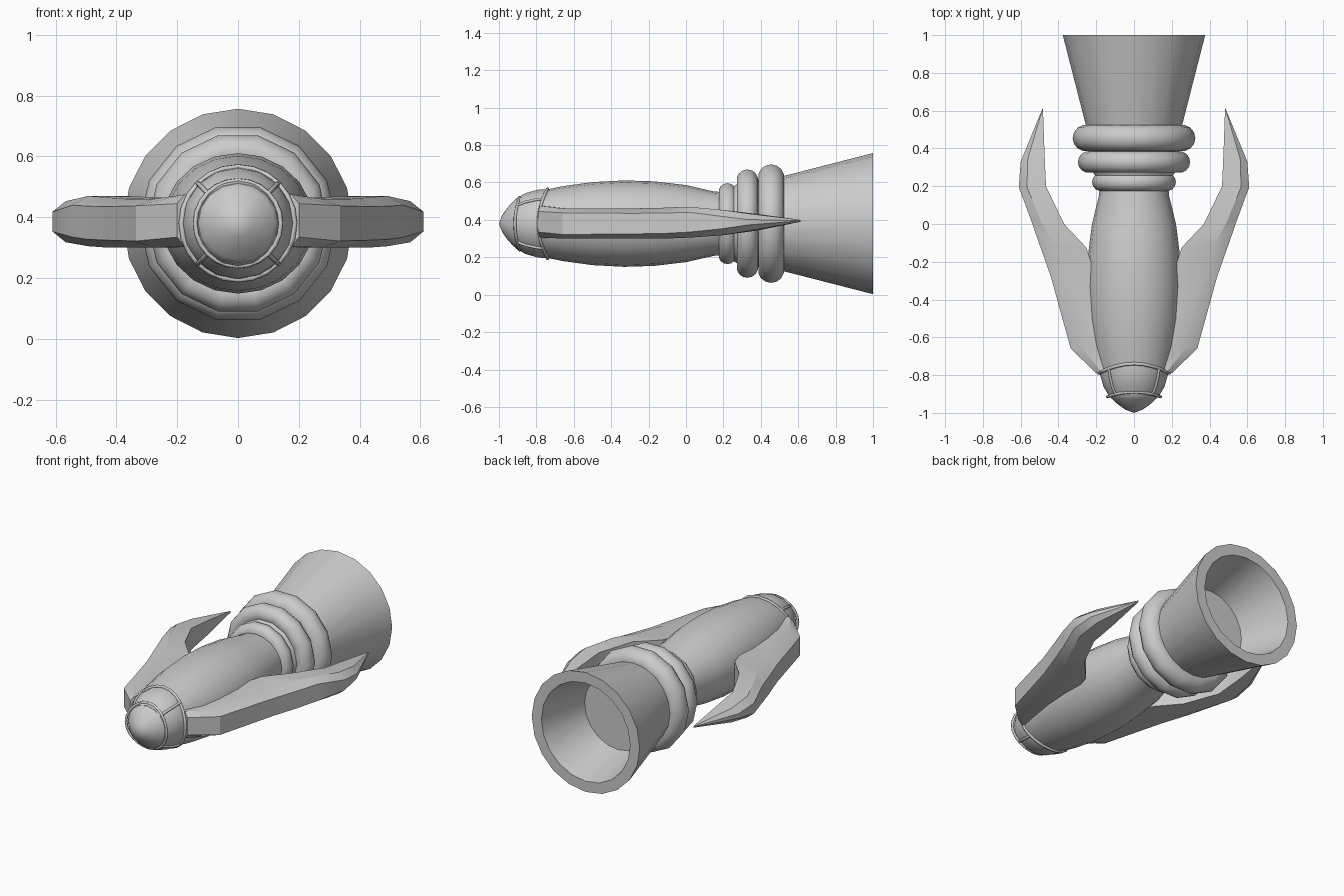
import bpy, bmesh, math
from mathutils import Vector

if "Cube" in bpy.data.objects:
    bpy.data.objects.remove(bpy.data.objects["Cube"])

CZ = 0.38  # height of the long axis


def finish(name, bm, angle=35):
    bmesh.ops.remove_doubles(bm, verts=bm.verts, dist=1e-5)
    bmesh.ops.recalc_face_normals(bm, faces=bm.faces)
    me = bpy.data.meshes.new(name)
    bm.to_mesh(me)
    bm.free()
    ob = bpy.data.objects.new(name, me)
    bpy.context.collection.objects.link(ob)
    bpy.ops.object.select_all(action='DESELECT')
    ob.select_set(True)
    bpy.context.view_layer.objects.active = ob
    bpy.ops.object.shade_smooth_by_angle(angle=math.radians(angle))
    return ob


def loft(bm, loops, closed=False):
    rings = [[bm.verts.new(p) for p in lp] for lp in loops]
    n = len(rings[0])
    pairs = list(zip(rings, rings[1:]))
    if closed:
        pairs.append((rings[-1], rings[0]))
    for a, b in pairs:
        for i in range(n):
            j = (i + 1) % n
            bm.faces.new((a[i], a[j], b[j], b[i]))
    return rings


def lathe(name, profile, n, sx=1.0, closed=False, angle=35):
    # profile of (radius, y) turned around the long axis
    bm = bmesh.new()
    loops = []
    for r, y in profile:
        r = max(r, 1e-6)
        loops.append([(sx * r * math.cos(t), y, CZ + r * math.sin(t))
                      for t in (2 * math.pi * i / n for i in range(n))])
    loft(bm, loops, closed)
    return finish(name, bm, angle)


def rod(name, pts, radius, cyclic=False):
    cu = bpy.data.curves.new(name, 'CURVE')
    cu.dimensions = '3D'
    cu.bevel_depth = radius
    cu.bevel_resolution = 1
    cu.use_fill_caps = True
    sp = cu.splines.new('POLY')
    sp.points.add(len(pts) - 1)
    for p, c in zip(sp.points, pts):
        p.co = (*c, 1)
    sp.use_cyclic_u = cyclic
    ob = bpy.data.objects.new(name, cu)
    bpy.context.collection.objects.link(ob)


# Barrel-shaped fuselage
lathe("fuselage", [(0, -.77), (.177, -.77), (.2, -.66), (.222, -.5), (.231, -.33),
                   (.226, -.17), (.206, 0), (.172, .15), (.165, .24), (0, .24)], 20, sx=1.08)

# Canopy and pointed nose
lathe("canopy", [(0, -.91), (.133, -.91), (.162, -.86), (.182, -.79), (.184, -.74), (0, -.74)], 16)
lathe("nose_cap", [(0, -1), (.045, -.983), (.085, -.955), (.118, -.925), (.14, -.9),
                   (.138, -.885), (0, -.885)], 16, angle=50)


# Canopy frame: two saddle-shaped hoops and four ribs
def hoop(name, r, y, sweep, radius):
    ts = [2 * math.pi * i / 24 for i in range(24)]
    rod(name, [(r * math.cos(t), y + sweep * math.sin(t) ** 2, CZ + r * math.sin(t)) for t in ts],
        radius, True)


hoop("canopy_rear_hoop", .186, -.79, .05, .009)
hoop("canopy_front_hoop", .141, -.915, .025, .008)
for k in range(4):
    t = math.radians(45 + 90 * k)
    rod("canopy_rib", [(r * math.cos(t), y, CZ + r * math.sin(t))
                       for r, y in ((.14, -.9), (.163, -.86), (.182, -.8), (.187, -.765))], .008)

# Three stacked rings at the neck
for k, (y, half, outer) in enumerate(((.222, .048, .222), (.328, .058, .297), (.455, .07, .325))):
    prof = [(outer - half + half * math.cos(a), y + half * math.sin(a))
            for a in (2 * math.pi * i / 14 for i in range(14))]
    lathe(f"neck_ring_{k + 1}", prof, 14, closed=True, angle=40)
lathe("neck_core", [(0, .2), (.17, .2), (.235, .3), (.25, .52), (0, .52)], 14)

# Hollow exhaust nozzle
lathe("nozzle", [(0, .45), (.236, .45), (.377, 1), (.31, 1), (.232, .68), (0, .68)], 20)

# Swept wing, lofted: inner x, y, outer x, y, low z, high z, edge chamfer
stations = [(.12, -.76, .2, -.79, .305, .475, .03),
            (.15, -.62, .335, -.66, .30, .46, .022),
            (.18, -.35, .44, -.28, .30, .46, .025),
            (.252, -.125, .5, -.11, .30, .465, .028),
            (.37, 0, .545, .02, .305, .47, .03),
            (.466, .2, .61, .195, .318, .453, .035),
            (.474, .38, .6, .33, .343, .432, .03),
            (.482, .613, .485, .61, .39, .4, .004)]
loops = []
for xi, yi, xo, yo, lo, hi, c in stations:
    a, b = Vector((xi, yi)), Vector((xo, yo))
    m = a.lerp(b, .7)
    loops.append([(*a, hi), (*m, hi), (*b, hi - c), (*b, lo + c), (*m, lo), (*a, lo)])
bm = bmesh.new()
rings = loft(bm, loops)
bm.faces.new(rings[0])
bm.faces.new(rings[-1])
wing = finish("wings", bm, 25)
wing.modifiers.new("mirror", 'MIRROR').use_axis = (True, False, False)
